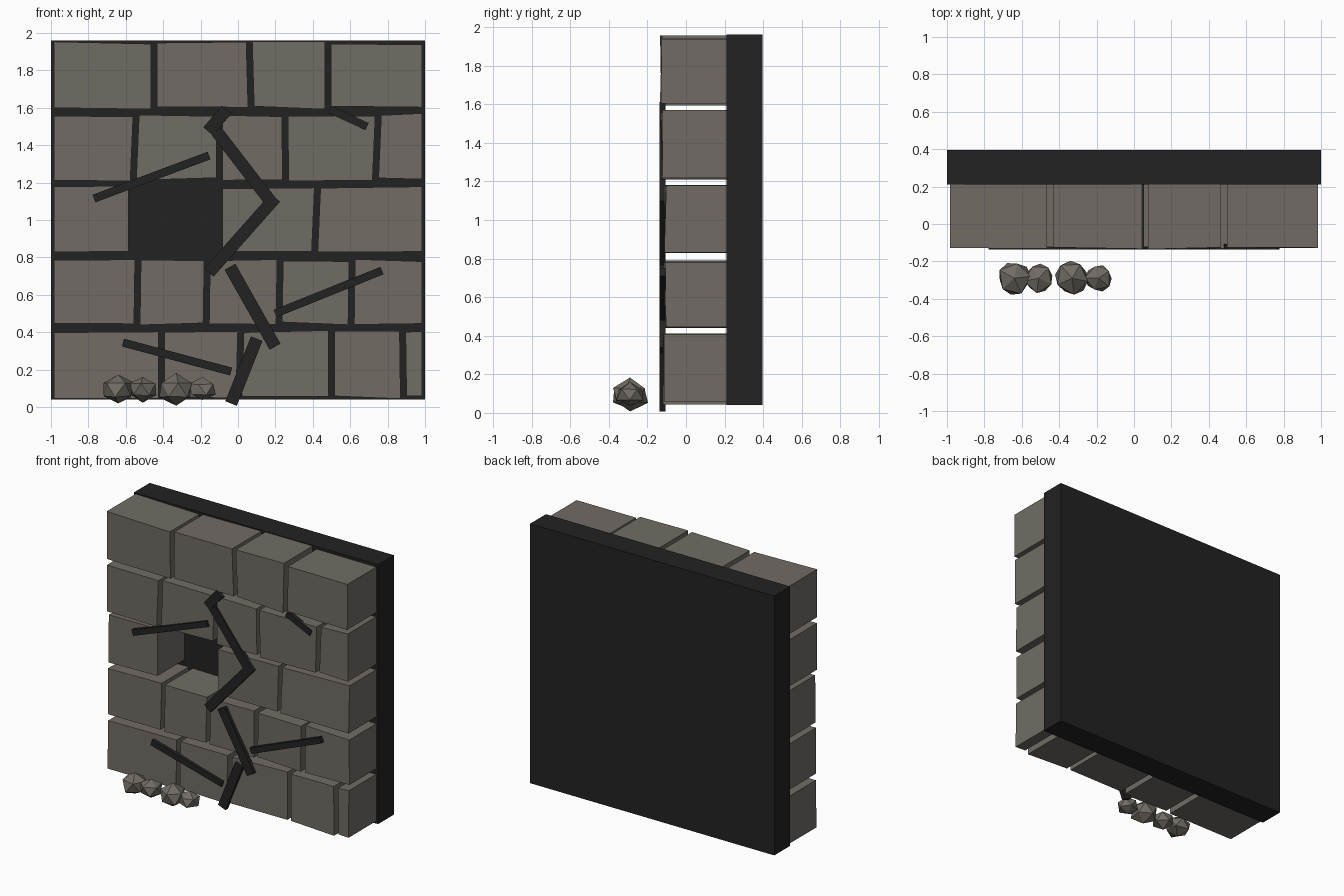
import bpy, bmesh, math, random
from mathutils import Vector, Matrix

random.seed(4)
if "Cube" in bpy.data.objects:
    bpy.data.objects.remove(bpy.data.objects["Cube"])


def material(name, colour):
    m = bpy.data.materials.new(name)
    m.use_nodes = True
    m.diffuse_color = (*colour, 1)
    m.node_tree.nodes["Principled BSDF"].inputs["Base Color"].default_value = (*colour, 1)
    return m


stone = material("warm grey stone", (0.165, 0.148, 0.128))
dark = material("dark mortar", (0.016, 0.016, 0.016))


def finish(bm, name, mat):
    bmesh.ops.recalc_face_normals(bm, faces=bm.faces)
    mesh = bpy.data.meshes.new(name)
    bm.to_mesh(mesh)
    bm.free()
    mesh.materials.append(mat)
    obj = bpy.data.objects.new(name, mesh)
    bpy.context.collection.objects.link(obj)
    return obj


def box(name, centre, size, mat, angle=0.0):
    bm = bmesh.new()
    bmesh.ops.create_cube(bm, size=1, matrix=Matrix.LocRotScale(
        Vector(centre), Matrix.Rotation(angle, 3, "Y"), Vector(size)))
    return finish(bm, name, mat)


def block(name, outline, front, back):
    # Uneven four-sided stone: front outline extruded back to the slab
    bm = bmesh.new()
    face = bm.faces.new([bm.verts.new((x, front + random.uniform(-.006, .006), z))
                         for x, z in outline])
    new = bmesh.ops.extrude_face_region(bm, geom=[face])["geom"]
    for v in new:
        if isinstance(v, bmesh.types.BMVert):
            v.co.y = back
    return finish(bm, name, stone)


# Backing slab
box("backing_slab", (0, .303, 1), (2, .185, 1.92), dark)

# Stone courses: bottom, top, front depth, and leaning joints (x at bottom, x at top)
END = .985
GAP = .016
courses = [
    (.052, .405, -.115, [(-.41, -.41), (.005, .015), (.5, .5), (.885, .88)]),
    (.447, .787, -.11, [(-.54, -.535), (-.17, -.165), (.22, .225), (.605, .61)]),
    (.837, 1.174, -.108, [(-.57, -.57), (-.1, -.1), (.41, .425)]),
    (1.217, 1.562, -.125, [(-.56, -.545), (-.1, -.1), (.255, .25), (.735, .75)]),
    (1.6, 1.947, -.13, [(-.45, -.45), (.07, .06), (.48, .48)]),
]
HOLE = (2, 1)


def wobble():
    return random.uniform(-.009, .009)


for row, (low, high, front, joints) in enumerate(courses):
    edges = [(-END - GAP, -END - GAP)] + joints + [(END + GAP, END + GAP)]
    for col, (left, right) in enumerate(zip(edges, edges[1:])):
        if (row, col) == HOLE:
            continue
        outline = [(left[0] + GAP, low + wobble()), (right[0] - GAP, low + wobble()),
                   (right[1] - GAP, high + wobble()), (left[1] + GAP, high + wobble())]
        block(f"stone_block_{row}_{col}", outline, front, .215)

# Cracks: flat bars between two points on the wall face
WIDE, THIN = .066, .043
cracks = [
    ((-.16, 1.475), (-.06, 1.59), WIDE),
    ((-.115, 1.475), (.17, 1.105), WIDE),
    ((.2, 1.12), (-.155, .72), WIDE),
    ((-.043, .75), (.198, .323), WIDE),
    ((.1, .366), (-.037, .019), WIDE),
    ((-.77, 1.115), (-.155, 1.345), THIN),
    ((.198, .5), (.77, .73), THIN),
    ((-.615, .345), (-.037, .19), THIN),
    ((.49, 1.592), (.69, 1.5), THIN),
]
for i, (a, b, width) in enumerate(cracks):
    a, b = Vector(a), Vector(b)
    run = b - a
    mid = (a + b) / 2
    box(f"crack_{i}", (mid.x, -.122, mid.y), (run.length, .03, width), dark,
        -math.atan2(run.y, run.x))

# Loose rubble at the foot of the wall
rubble = [(-.64, .092, .095, .08), (-.51, .095, .085, .068),
          (-.33, .092, .1, .085), (-.19, .095, .078, .062)]
for i, (x, z, radius, height) in enumerate(rubble):
    bm = bmesh.new()
    bmesh.ops.create_icosphere(bm, subdivisions=1, radius=1)
    turn = Matrix.Rotation(random.uniform(0, math.tau), 3, "Z")
    for v in bm.verts:
        p = turn @ v.co * random.uniform(.9, 1.08)
        v.co = (x + p.x * radius, -.29 + p.y * radius, z + p.z * height)
    finish(bm, f"rubble_{i}", stone)
